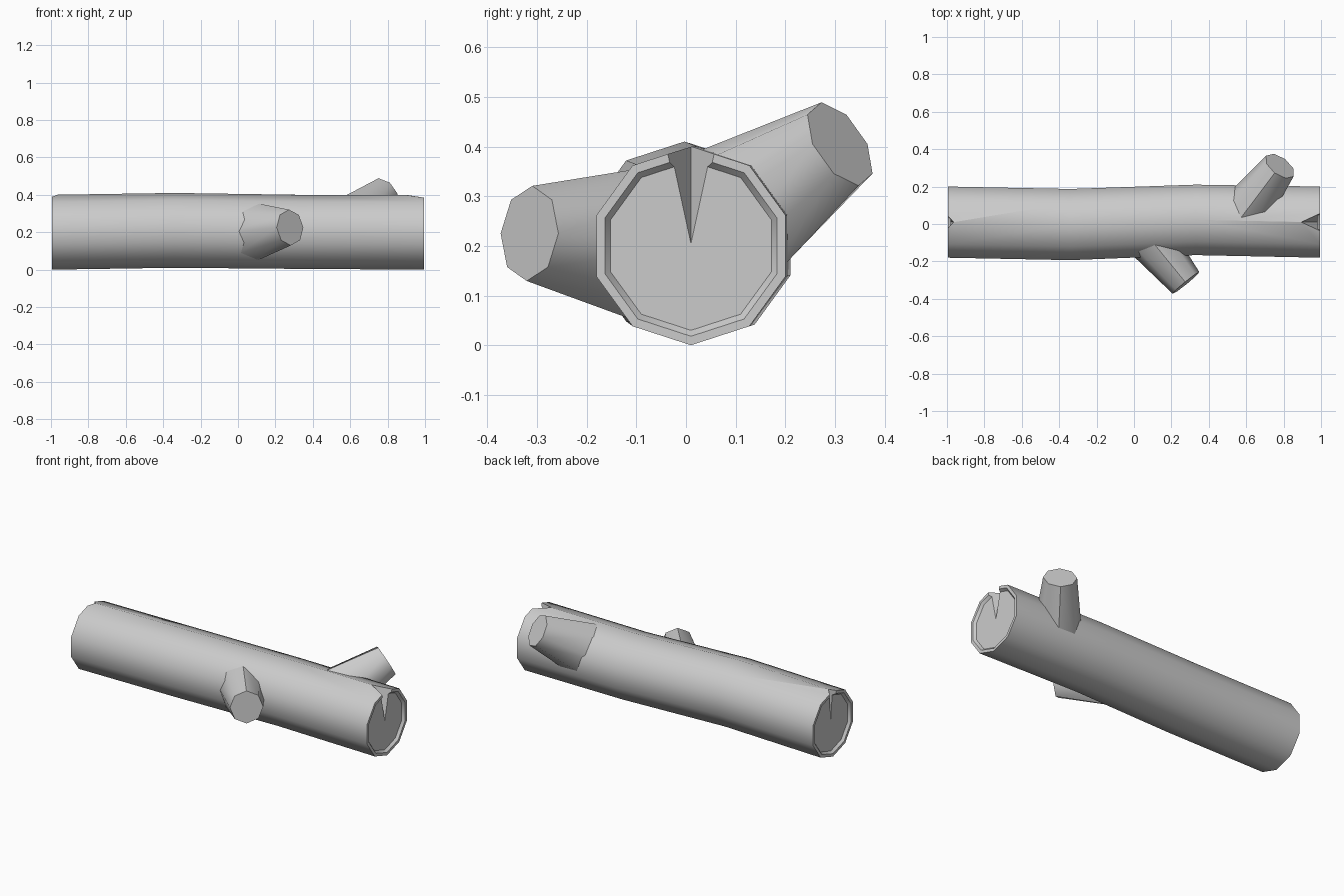
import bpy, bmesh, math
from mathutils import Vector

if "Cube" in bpy.data.objects:
    bpy.data.objects.remove(bpy.data.objects["Cube"])


def make_object(name, bm):
    bmesh.ops.recalc_face_normals(bm, faces=bm.faces)
    me = bpy.data.meshes.new(name)
    bm.to_mesh(me)
    bm.free()
    ob = bpy.data.objects.new(name, me)
    bpy.context.collection.objects.link(ob)
    return ob


def loft(name, rings):
    """Skin a list of vertex-position rings and cap both ends."""
    bm = bmesh.new()
    loops = [[bm.verts.new(p) for p in ring] for ring in rings]
    n = len(loops[0])
    for a, b in zip(loops, loops[1:]):
        for i in range(n):
            j = (i + 1) % n
            bm.faces.new((a[i], a[j], b[j], b[i]))
    bm.faces.new(loops[0])
    bm.faces.new(loops[-1])
    return make_object(name, bm)


def smooth(ob, angle):
    bpy.ops.object.select_all(action='DESELECT')
    ob.select_set(True)
    bpy.context.view_layer.objects.active = ob
    bpy.ops.object.shade_smooth_by_angle(angle=math.radians(angle))


def trunk_ring(x, y, z, r):
    return [(x, y + r * math.sin(i * math.tau / 10), z + r * math.cos(i * math.tau / 10))
            for i in range(10)]


# Trunk: ten-sided, slightly bent, with a raised bark rim around recessed ends
sections = [(-0.98, .01, .2, .170), (-0.995, .01, .2, .182), (-0.995, .01, .2, .2),
            (-0.34, -.003, .21, .2), (0.33, .022, .202, .198),
            (0.995, .01, .2, .2), (0.995, .01, .2, .182), (0.98, .01, .2, .170)]
trunk = loft("log_trunk", [trunk_ring(*s) for s in sections])


# Wedge-shaped cracks at the top of both ends
def crack(side, depth):
    a = Vector((side * 0.982, .01, .2))
    dirs = [Vector((-side * depth, 0, .2)), Vector((side * .04, -.061, .19)),
            Vector((side * .04, .061, .19))]
    bm = bmesh.new()
    v = [bm.verts.new(a)] + [bm.verts.new(a + d * 1.4) for d in dirs]
    for f in ((0, 1, 2), (0, 2, 3), (0, 3, 1), (1, 3, 2)):
        bm.faces.new([v[i] for i in f])
    cutter = make_object("crack_cutter", bm)
    cutter.hide_render = True
    mod = trunk.modifiers.new("crack", 'BOOLEAN')
    mod.operation = 'DIFFERENCE'
    mod.solver = 'EXACT'
    mod.object = cutter
    bpy.context.view_layer.objects.active = trunk
    bpy.ops.object.modifier_apply(modifier=mod.name)
    bpy.data.objects.remove(cutter)


crack(1, .088)
crack(-1, .018)
smooth(trunk, 40)


# Sawn-off branch stumps: eight-sided tapered stubs, taller than wide at the root
def stump(name, base, tip):
    base, tip = Vector(base), Vector(tip)
    axis = (tip - base).normalized()
    side = axis.cross(Vector((0, 0, 1))).normalized()
    up = side.cross(axis)

    def ring(c, rs, ru):
        return [c + side * rs * math.cos(i * math.tau / 8) + up * ru * math.sin(i * math.tau / 8)
                for i in range(8)]
    ob = loft(name, [ring(base, .132, .163), ring(tip, .092, .096)])
    smooth(ob, 50)


stump("front_branch_stump", (.07, -.06, .2), (.278, -.315, .225))
stump("back_branch_stump", (.607, .08, .245), (.78, .31, .405))
